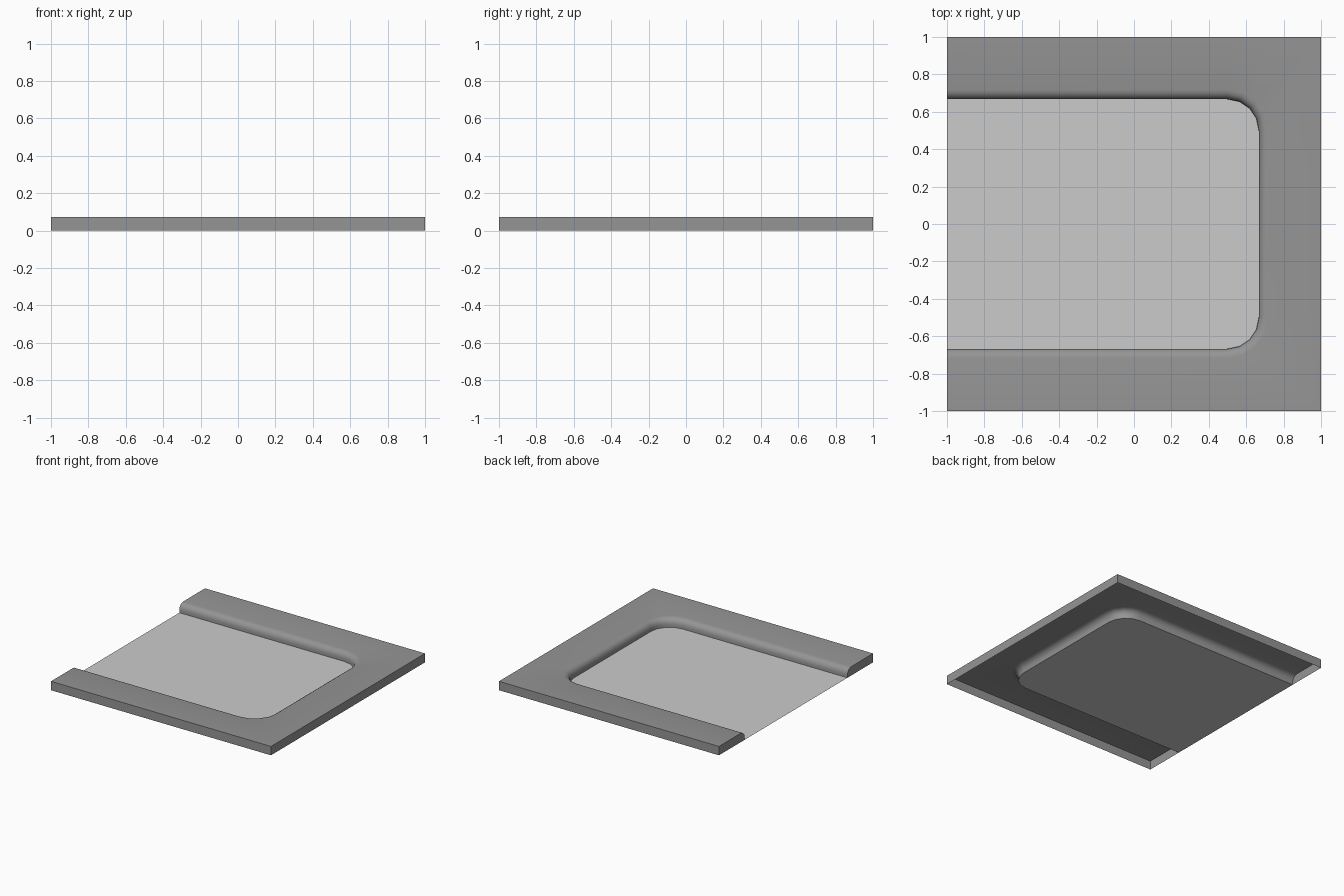
import bpy, bmesh
from math import sin, cos, pi

if "Cube" in bpy.data.objects:
    bpy.data.objects.remove(bpy.data.objects["Cube"])

H = 0.073      # kerb height
INNER = 0.667  # half width of the sunken floor
C = 0.5        # centre of the rounded corners
R = 0.05       # kerb rounding
SEG = 4        # segments per corner


def path(d, z, square=False):
    """U-shaped path round the floor, offset outwards by d (or the outer square)."""
    w = 1.0 if square else INNER + d
    pts = [(-1, -w, z)]
    for cy, start in ((-C, -pi / 2), (C, 0)):
        for i in range(SEG + 1):
            a = start + i * pi / 2 / SEG
            r = w - C
            if square:
                r /= max(abs(cos(a)), abs(sin(a)))
            pts.append((C + r * cos(a), cy + r * sin(a), z))
    pts.append((-1, w, z))
    return pts


def make(name, bm, grey):
    mesh = bpy.data.meshes.new(name)
    bm.to_mesh(mesh)
    bm.free()
    ob = bpy.data.objects.new(name, mesh)
    bpy.context.collection.objects.link(ob)
    mat = bpy.data.materials.new(name + "_grey")
    mat.diffuse_color = (grey, grey, grey, 1)
    mat.use_nodes = True
    mat.node_tree.nodes["Principled BSDF"].inputs["Base Color"].default_value = mat.diffuse_color
    mesh.materials.append(mat)
    bpy.context.view_layer.objects.active = ob
    ob.select_set(True)
    bpy.ops.object.shade_smooth_by_angle(angle=pi / 5)
    ob.select_set(False)
    return ob


# Raised pavement: rounded kerb profile swept round the floor, open underneath
bm = bmesh.new()
rings = [path(0, 0)]
for i in range(5):
    a = i * pi / 8
    rings.append(path(R * (1 - cos(a)), H - R + R * sin(a)))
rings += [path(0, H, True), path(0, 0, True)]
grid = [[bm.verts.new(p) for p in ring] for ring in rings]
for a, b in zip(grid, grid[1:]):
    for i in range(len(a) - 1):
        bm.faces.new((a[i], a[i + 1], b[i + 1], b[i]))
# End caps on the open side
bm.faces.new([ring[0] for ring in grid])
bm.faces.new([ring[-1] for ring in reversed(grid)])
# Face the top upwards
bm.normal_update()
if sum(f.normal.z * f.calc_area() for f in bm.faces) < 0:
    bmesh.ops.reverse_faces(bm, faces=bm.faces[:])
make("pavement", bm, 0.3)

# Sunken road floor
bm = bmesh.new()
bm.faces.new([bm.verts.new(p) for p in path(0, 0)])
make("road_floor", bm, 0.8)
